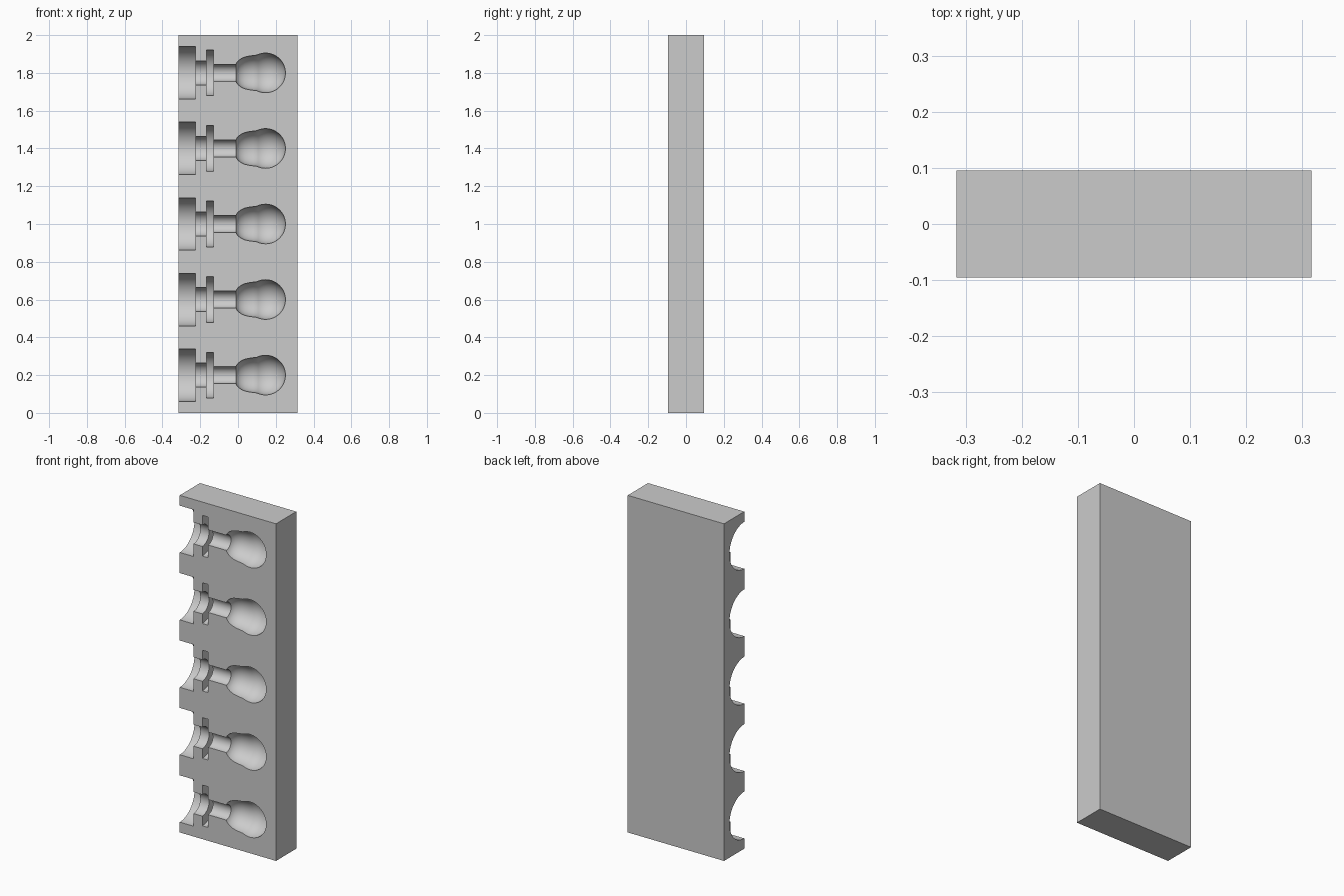
import bpy, bmesh
from math import cos, sin, pi, radians
from mathutils import Vector, Matrix

default = bpy.data.objects.get("Cube")
if default:
    bpy.data.objects.remove(default, do_unlink=True)

WIDTH, DEPTH, HEIGHT = 0.632, 0.19, 2.0
FRONT = -DEPTH / 2
COUNT, PITCH, SIDES = 5, 0.4, 64

grey = bpy.data.materials.new("mould_grey")
grey.use_nodes = True
grey.diffuse_color = (0.6, 0.6, 0.6, 1)
grey.node_tree.nodes["Principled BSDF"].inputs["Base Color"].default_value = (0.6, 0.6, 0.6, 1)


def make_object(name, bm):
    mesh = bpy.data.meshes.new(name)
    bm.to_mesh(mesh)
    bm.free()
    mesh.materials.append(grey)
    obj = bpy.data.objects.new(name, mesh)
    bpy.context.collection.objects.link(obj)
    return obj


# Rectangular mould half
bm = bmesh.new()
bmesh.ops.create_cube(bm, size=1)
bmesh.ops.scale(bm, vec=(WIDTH, DEPTH, HEIGHT), verts=bm.verts)
bmesh.ops.translate(bm, vec=(0, 0, HEIGHT / 2), verts=bm.verts)
block = make_object("mould_block", bm)

# Cavity profile (x, radius): open mouth, collar, disc slot, stem, bulb neck
profile = [(-0.4, 0), (-0.4, 0.139), (-0.226, 0.139), (-0.226, 0.064),
           (-0.168, 0.064), (-0.168, 0.121), (-0.13, 0.121), (-0.13, 0.045),
           (-0.011, 0.045), (-0.006, 0.055), (0.004, 0.066), (0.018, 0.076),
           (0.036, 0.084), (0.058, 0.089), (0.08, 0.092), (0.098, 0.094)]
# Round bulb end
BALL_X, BALL_R, STEPS = 0.146, 0.105, 20
for i in range(STEPS + 1):
    a = radians(112) * (1 - i / STEPS)
    profile.append((BALL_X + BALL_R * cos(a), BALL_R * sin(a)))

# Revolved cutters, one for each cavity
bm = bmesh.new()
for k in range(COUNT):
    centre = Vector((0, FRONT, PITCH * (k + 0.5)))
    turn = Matrix.Rotation(pi / SIDES, 3, "X")
    verts = [bm.verts.new(centre + turn @ Vector((x, 0, r))) for x, r in profile]
    edges = [bm.edges.new(pair) for pair in zip(verts, verts[1:])]
    bmesh.ops.spin(bm, geom=verts + edges, cent=centre, axis=(1, 0, 0),
                   angle=2 * pi, steps=SIDES, use_merge=True)
bmesh.ops.remove_doubles(bm, verts=bm.verts, dist=0.0001)
bmesh.ops.recalc_face_normals(bm, faces=bm.faces)
cutter = make_object("cavity_cutter", bm)
cutter.hide_render = True

# Carve the cavities into the front
cut = block.modifiers.new("cavities", "BOOLEAN")
cut.operation = "DIFFERENCE"
cut.solver = "EXACT"
cut.object = cutter
bpy.ops.object.select_all(action="DESELECT")
block.select_set(True)
bpy.context.view_layer.objects.active = block
bpy.ops.object.modifier_apply(modifier=cut.name)
bpy.data.objects.remove(cutter, do_unlink=True)
bpy.ops.object.shade_smooth_by_angle(angle=radians(30))
